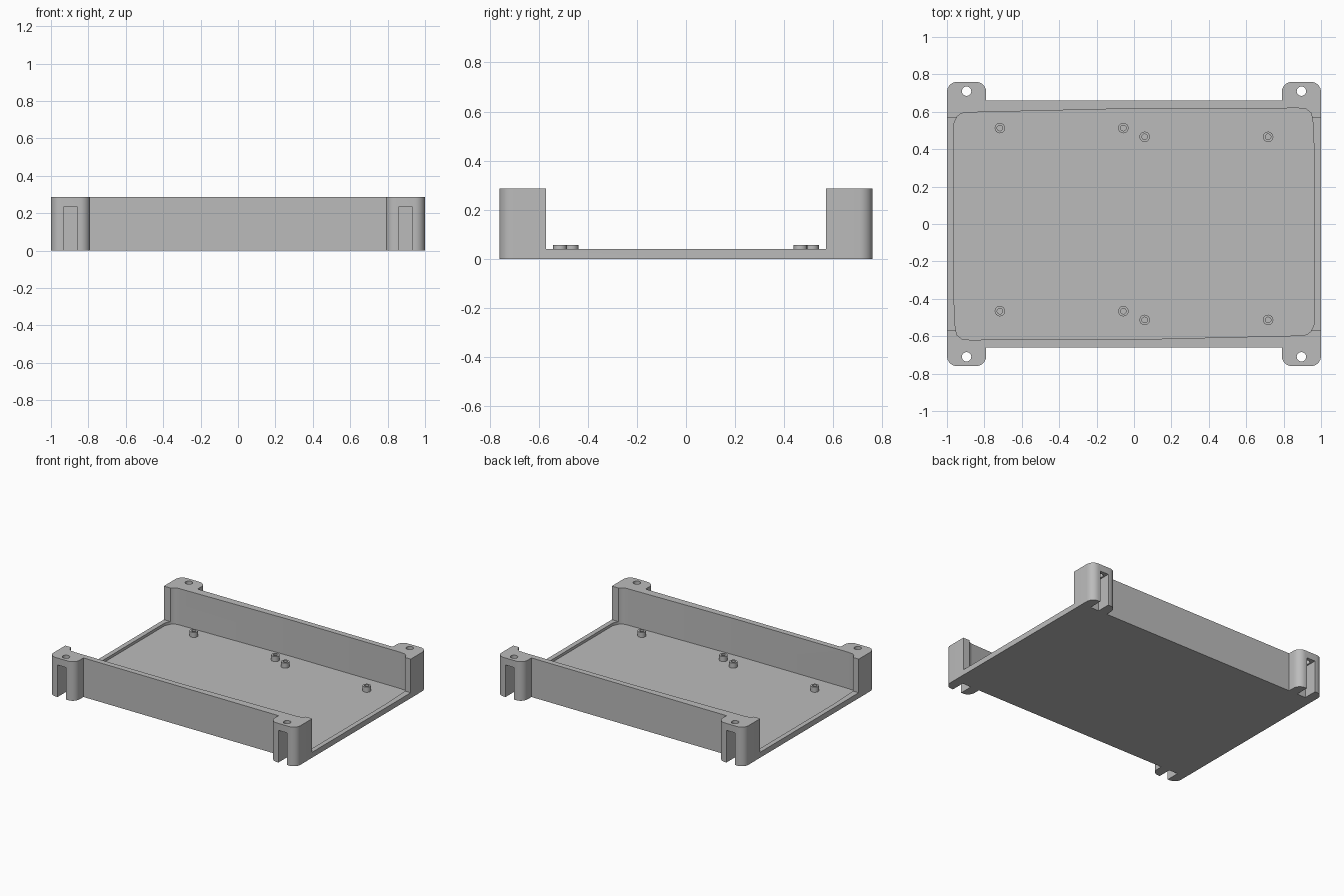
import bpy, bmesh
from math import pi, cos, sin

cube = bpy.data.objects.get("Cube")
if cube:
    bpy.data.objects.remove(cube, do_unlink=True)

grey = bpy.data.materials.new("light grey plastic")
grey.use_nodes = True
colour = (0.5, 0.5, 0.5, 1)
grey.diffuse_color = colour
grey.node_tree.nodes["Principled BSDF"].inputs["Base Color"].default_value = colour

HEIGHT, FLOOR, RIM = 0.286, 0.02, 0.04


def make_object(name, bm):
    bmesh.ops.recalc_face_normals(bm, faces=bm.faces)
    mesh = bpy.data.meshes.new(name)
    bm.to_mesh(mesh)
    bm.free()
    mesh.materials.append(grey)
    obj = bpy.data.objects.new(name, mesh)
    bpy.context.collection.objects.link(obj)
    return obj


def prism(name, outline, low, high):
    bm = bmesh.new()
    face = bm.faces.new([bm.verts.new((x, y, low)) for x, y in outline])
    top = bmesh.ops.extrude_face_region(bm, geom=[face])["geom"]
    bmesh.ops.translate(bm, vec=(0, 0, high - low),
                        verts=[v for v in top if isinstance(v, bmesh.types.BMVert)])
    return make_object(name, bm)


def box(name, x0, x1, y0, y1, low, high):
    return prism(name, [(x0, y0), (x1, y0), (x1, y1), (x0, y1)], low, high)


def arc(cx, cy, r, start, end, steps):
    angles = [start + (end - start) * i / steps for i in range(steps + 1)]
    return [(cx + r * cos(a), cy + r * sin(a)) for a in angles]


def activate(obj):
    bpy.ops.object.select_all(action='DESELECT')
    obj.select_set(True)
    bpy.context.view_layer.objects.active = obj


def cut(obj, cutter):
    cutter.hide_render = True
    mod = obj.modifiers.new("cut", 'BOOLEAN')
    mod.operation, mod.solver, mod.object = 'DIFFERENCE', 'EXACT', cutter
    activate(obj)
    bpy.ops.object.modifier_apply(modifier=mod.name)
    bpy.data.objects.remove(cutter, do_unlink=True)


# Outer body with rounded mounting ears at the four corners
ear = (arc(0.945, 0.705, 0.055, 0, pi / 2, 8)
       + arc(0.845, 0.705, 0.055, pi / 2, pi, 8) + [(0.79, 0.66)])
back = ear + [(-x, y) for x, y in reversed(ear)]
body = prism("tray_body", back + [(-x, -y) for x, y in back], 0, HEIGHT)

# Slightly skewed inner cavity, the same after a half turn
half = [(0.965, -0.53), (0.965, 0.35), (0.955, 0.56), (0.945, 0.595),
        (0.92, 0.615), (0.88, 0.619), (0, 0.617), (-0.9, 0.596),
        (-0.925, 0.59), (-0.945, 0.575), (-0.957, 0.55)]
cut(body, prism("cavity_cutter", half + [(-x, -y) for x, y in half], FLOOR, 0.5))

# Low open ends
cut(body, box("end_cutter", -1.2, 1.2, -0.57, 0.57, RIM, 0.5))

# Nut slot and screw hole in each ear
for sx in (-1, 1):
    for sy in (-1, 1):
        x = sx * 0.895
        y0, y1 = sorted((sy * 0.66, sy * 0.9))
        cut(body, box("slot_cutter", x - 0.035, x + 0.035, y0, y1, -0.1, 0.235))
        hole = arc(x, sy * 0.71, 0.025, 0, 2 * pi, 24)[:-1]
        cut(body, prism("hole_cutter", hole, 0.15, 0.5))

activate(body)
bpy.ops.object.shade_smooth_by_angle(angle=pi / 6)

# Hollow board standoffs, two groups of four
for group, sign in (("left", 1), ("right", -1)):
    for x in (0.057, 0.717):
        for y in (0.466, -0.513):
            bm = bmesh.new()
            points = [(0.028, 0.01), (0.028, 0.057), (0.015, 0.057), (0.015, 0.01)]
            verts = [bm.verts.new((r, 0, z)) for r, z in points]
            edges = [bm.edges.new(pair) for pair in zip(verts, verts[1:])]
            bmesh.ops.spin(bm, geom=verts + edges, cent=(0, 0, 0), axis=(0, 0, 1),
                           angle=2 * pi, steps=16, use_duplicate=False)
            bmesh.ops.remove_doubles(bm, verts=bm.verts, dist=0.0005)
            standoff = make_object(group + "_standoff", bm)
            standoff.location = (sign * x, sign * y, 0)
            activate(standoff)
            bpy.ops.object.shade_smooth_by_angle(angle=pi / 6)
